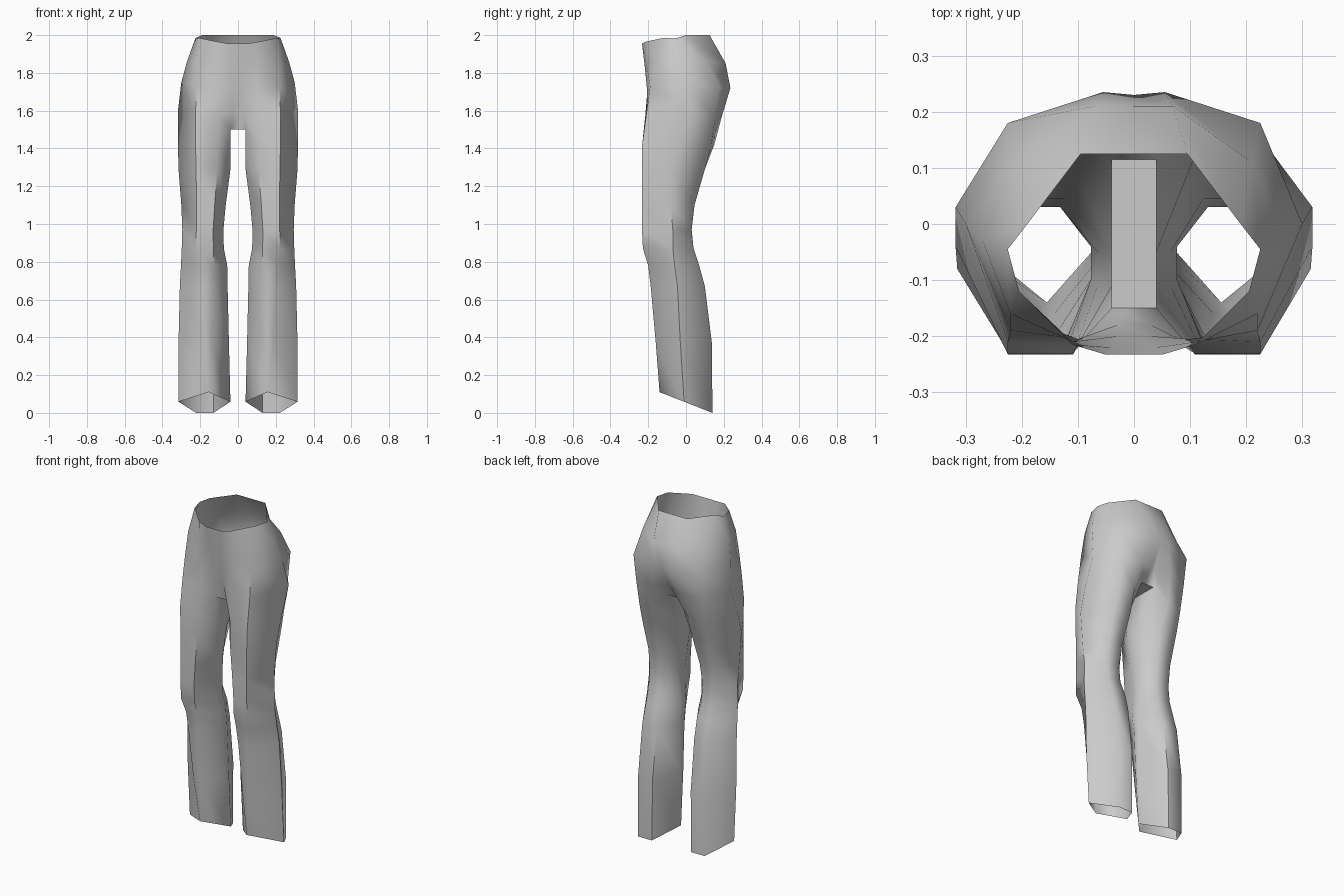
import bpy
import bmesh
import math
from mathutils import Vector

# Remove the default object
cube = bpy.data.objects.get("Cube")
if cube:
    bpy.data.objects.remove(cube, do_unlink=True)


def flat_material(name, colour):
    material = bpy.data.materials.new(name)
    material.use_nodes = True
    material.diffuse_color = colour
    shader = material.node_tree.nodes["Principled BSDF"]
    shader.inputs["Base Color"].default_value = colour
    shader.inputs["Roughness"].default_value = 0.8
    return material


def leg_ring(z, inner, outer, front, back, side, taper=0.0, tilt=0.0):
    """Hexagonal leg section; taper pulls the two front corners together."""
    def point(across, y):
        x = inner + (outer - inner) * across
        drop = (y - front) / (back - front) * tilt
        return Vector((x, y, z - drop))

    gap = 0.03 * (1 - taper)
    return [
        point(0, side - gap),
        point(0.25 + 0.17 * taper, front),
        point(0.66 - 0.24 * taper, front),
        point(1, side),
        point(0.66, back),
        point(0.25 + 0.08 * taper, back),
        point(0, side + gap),
    ]


def bridge(bm, upper, lower, closed):
    """Join two rings of vertices with quads, facing outwards."""
    count = len(upper)
    for i in range(count if closed else count - 1):
        j = (i + 1) % count
        bm.faces.new((upper[i], lower[i], lower[j], upper[j]))


# Left half of the hips, each ring running from front centre round to back centre
waist = [(0.05, -0.233, 1.955), (0.11, -0.215, 1.965), (0.205, -0.12, 1.985),
         (0.225, -0.045, 1.985), (0.19, 0, 2), (0.095, 0.125, 2), (0, 0.125, 2)]
upper_hip = [(0.04, -0.22, 1.85), (0.11, -0.21, 1.85), (0.22, -0.16, 1.86),
             (0.27, -0.03, 1.86), (0.21, 0.11, 1.86), (0.07, 0.21, 1.85), (0, 0.21, 1.85)]
hip = [(0.03, -0.2, 1.72), (0.1, -0.205, 1.7), (0.22, -0.19, 1.73),
       (0.3, 0, 1.75), (0.225, 0.18, 1.72), (0.055, 0.235, 1.72), (0, 0.23, 1.72)]
seat = [(0.03, -0.18, 1.6), (0.1, -0.215, 1.58), (0.225, -0.21, 1.58),
        (0.318, 0.03, 1.6), (0.225, 0.155, 1.56), (0.1, 0.19, 1.57), (0.01, 0.16, 1.58)]
crotch = [(0.04, -0.15, 1.5), (0.11, -0.232, 1.42), (0.225, -0.232, 1.42),
          (0.318, -0.04, 1.43), (0.22, 0.13, 1.4), (0.12, 0.15, 1.42), (0.04, 0.115, 1.5)]

# Leg sections from thigh to hem
leg = [
    leg_ring(1.29, 0.04, 0.315, -0.233, 0.1, -0.08),
    leg_ring(1.1, 0.065, 0.3, -0.233, 0.045, -0.08),
    leg_ring(0.97, 0.077, 0.295, -0.233, 0.03, -0.07),
    leg_ring(0.87, 0.075, 0.298, -0.228, 0.04, -0.07),
    leg_ring(0.78, 0.057, 0.302, -0.2, 0.07, -0.06, 0.2),
    leg_ring(0.67, 0.055, 0.308, -0.187, 0.1, -0.045, 0.35),
    leg_ring(0.37, 0.048, 0.315, -0.16, 0.137, -0.03, 0.6),
    leg_ring(0.11, 0.04, 0.315, -0.14, 0.14, -0.01, 1.0, 0.11),
]

bm = bmesh.new()
hip_rows = [[bm.verts.new(p) for p in ring]
            for ring in (waist, upper_hip, hip, seat, crotch)]
leg_rows = [hip_rows[-1]] + [[bm.verts.new(p) for p in ring] for ring in leg]

for above, below in zip(hip_rows, hip_rows[1:]):
    bridge(bm, above, below, closed=False)
for above, below in zip(leg_rows, leg_rows[1:]):
    bridge(bm, above, below, closed=True)


# Right half: mirrored copy of every left face
twin = {}
for vert in list(bm.verts):
    twin[vert] = bm.verts.new((-vert.co.x, vert.co.y, vert.co.z))
for face in list(bm.faces):
    bm.faces.new([twin[v] for v in reversed(face.verts)])

# Centre strips down the front and back, and the gusset between the legs
for above, below in zip(hip_rows, hip_rows[1:]):
    bm.faces.new((above[0], twin[above[0]], twin[below[0]], below[0]))
    bm.faces.new((above[-1], below[-1], twin[below[-1]], twin[above[-1]]))
front, back = hip_rows[-1][0], hip_rows[-1][-1]
bm.faces.new((front, twin[front], twin[back], back))

bmesh.ops.remove_doubles(bm, verts=bm.verts[:], dist=0.0005)
bmesh.ops.recalc_face_normals(bm, faces=bm.faces[:])

mesh = bpy.data.meshes.new("trousers")
bm.to_mesh(mesh)
bm.free()
trousers = bpy.data.objects.new("trousers", mesh)
bpy.context.collection.objects.link(trousers)
mesh.materials.append(flat_material("grey cloth", (0.6, 0.6, 0.6, 1)))

# Soft shading
bpy.ops.object.select_all(action="DESELECT")
trousers.select_set(True)
bpy.context.view_layer.objects.active = trousers
bpy.ops.object.shade_smooth_by_angle(angle=math.radians(60))
